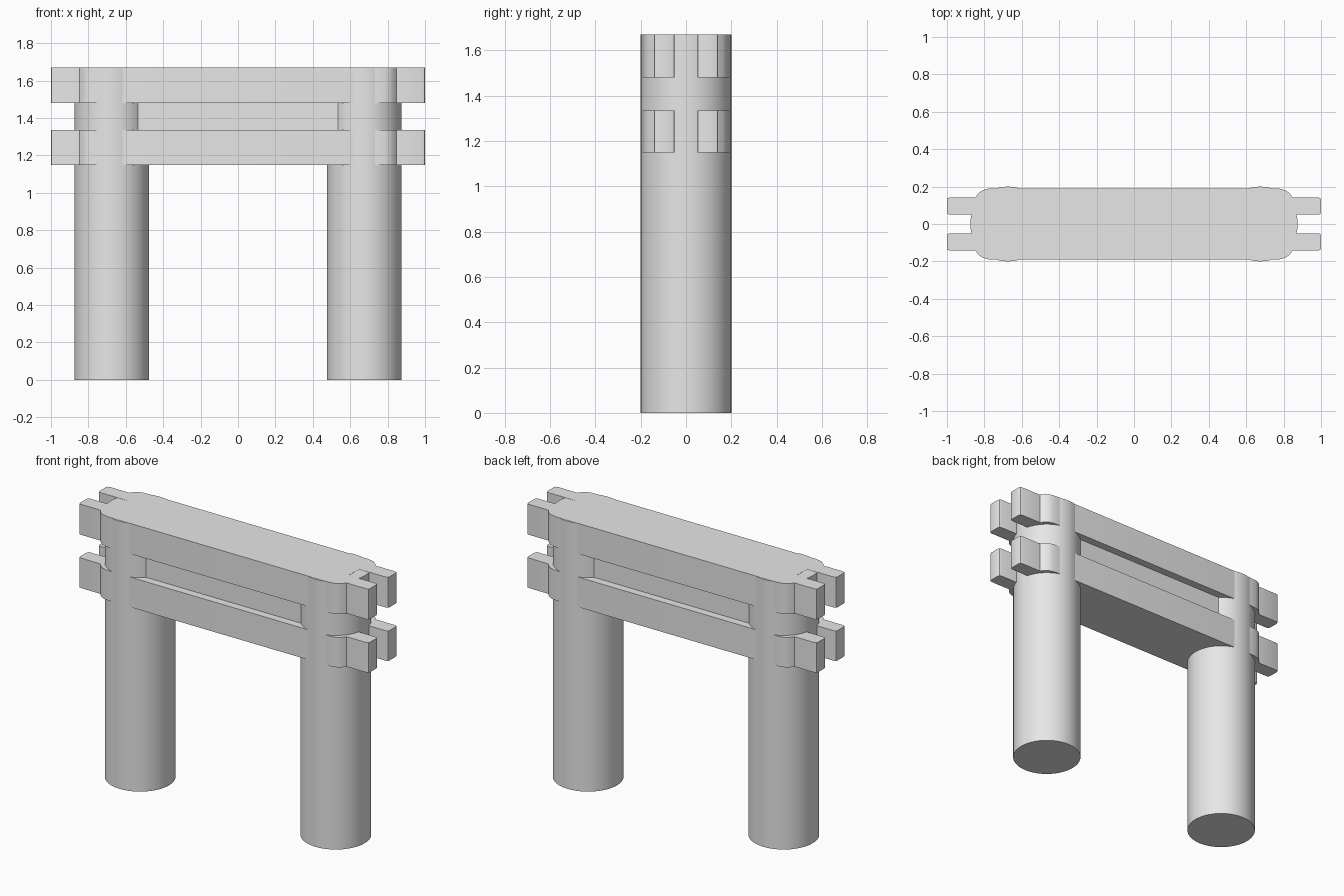
import bpy, bmesh

cube = bpy.data.objects.get("Cube")
if cube:
    bpy.data.objects.remove(cube, do_unlink=True)

gray = bpy.data.materials.new("plain_gray")
gray.use_nodes = True
gray.diffuse_color = (0.8, 0.8, 0.8, 1)
gray.node_tree.nodes["Principled BSDF"].inputs["Base Color"].default_value = (0.8, 0.8, 0.8, 1)


def finish(obj, name):
    obj.name = name
    obj.data.materials.append(gray)
    bpy.ops.object.select_all(action='DESELECT')
    obj.select_set(True)
    bpy.context.view_layer.objects.active = obj
    bpy.ops.object.shade_smooth_by_angle(angle=0.6)


def prism(name, outline, bottom, top):
    """Extrude a closed plan outline from bottom to top."""
    bm = bmesh.new()
    face = bm.faces.new([bm.verts.new((x, y, bottom)) for x, y in outline])
    extruded = bmesh.ops.extrude_face_region(bm, geom=[face])["geom"]
    verts = [v for v in extruded if isinstance(v, bmesh.types.BMVert)]
    bmesh.ops.translate(bm, verts=verts, vec=(0, 0, top - bottom))
    bmesh.ops.recalc_face_normals(bm, faces=bm.faces)
    mesh = bpy.data.meshes.new(name)
    bm.to_mesh(mesh)
    bm.free()
    obj = bpy.data.objects.new(name, mesh)
    bpy.context.collection.objects.link(obj)
    finish(obj, name)


# Round posts running the full height
for side, x in (("left", 0.675), ("right", -0.675)):
    bpy.ops.mesh.primitive_cylinder_add(vertices=48, radius=0.2, depth=1.669,
                                        location=(x, 0, 0.8345))
    finish(bpy.context.object, side + "_post")

# Beam plan: rounded shoulder, then a narrow prong with softened corners
quarter = [(0.8, 0.05), (0.985, 0.05), (0.996, 0.054), (1.0, 0.065),
           (1.0, 0.127), (0.996, 0.138), (0.985, 0.142), (0.848, 0.142),
           (0.832, 0.164), (0.81, 0.18), (0.785, 0.188), (0.75, 0.191)]
half = quarter + [(-x, y) for x, y in reversed(quarter)]
beam = half + [(x, -y) for x, y in reversed(half)]
prism("lower_beam", beam, 1.148, 1.335)
prism("upper_beam", beam, 1.48, 1.67)

# Recessed panel between the beams
panel = [(-0.675, -0.142), (0.675, -0.142), (0.675, 0.142), (-0.675, 0.142)]
prism("centre_panel", panel, 1.33, 1.485)
